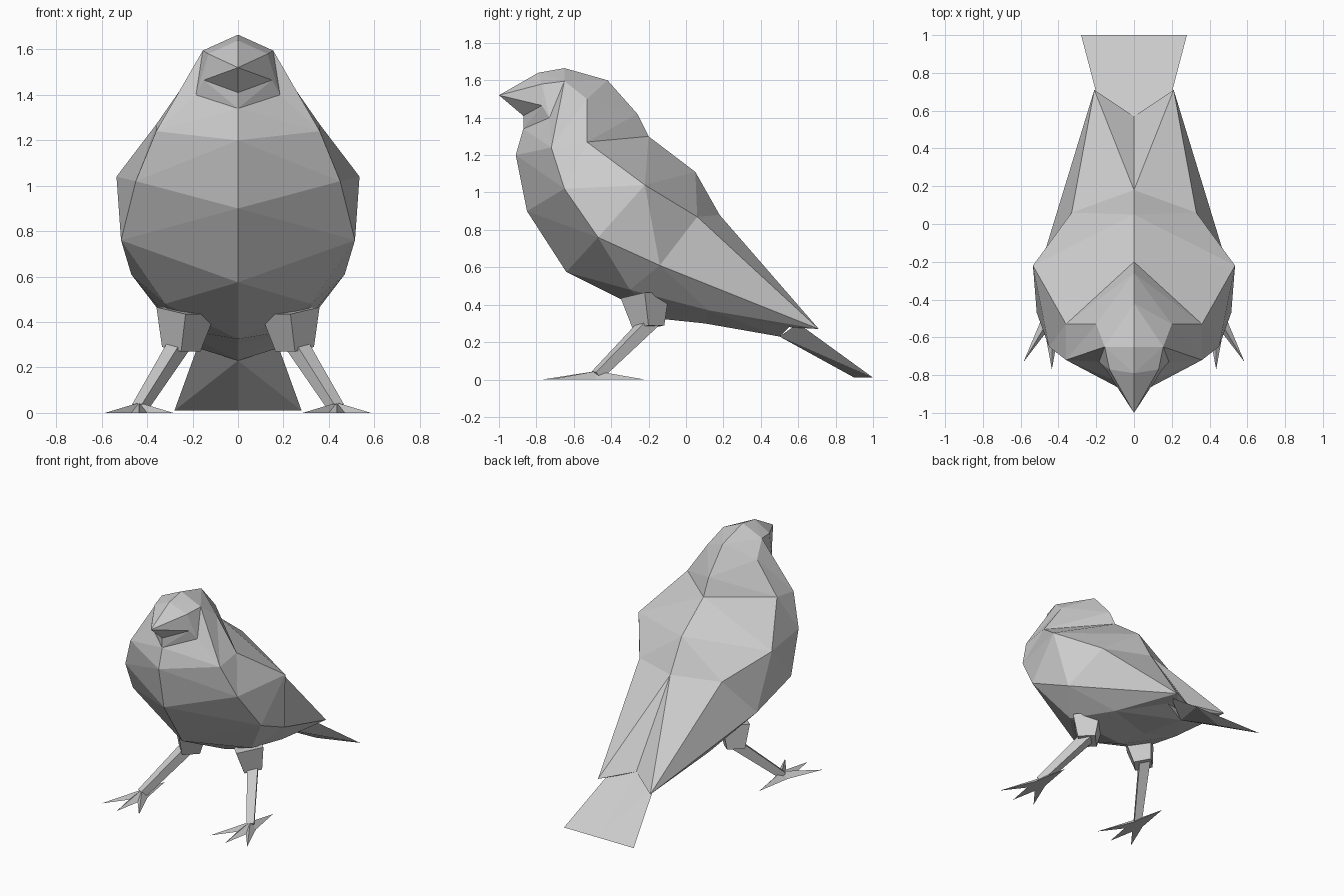
import bpy, bmesh
from mathutils import Vector, Matrix

old = bpy.data.objects.get("Cube")
if old:
    bpy.data.objects.remove(old, do_unlink=True)

grey = bpy.data.materials.new("plain grey")
grey.use_nodes = True
grey.diffuse_color = (0.6, 0.6, 0.6, 1)
grey.node_tree.nodes["Principled BSDF"].inputs["Base Color"].default_value = grey.diffuse_color


def finish(name, bm):
    """Turn a left-side half into a flat-shaded object mirrored across x."""
    bmesh.ops.recalc_face_normals(bm, faces=bm.faces)
    mesh = bpy.data.meshes.new(name)
    bm.to_mesh(mesh)
    bm.free()
    mesh.materials.append(grey)
    obj = bpy.data.objects.new(name, mesh)
    bpy.context.collection.objects.link(obj)
    mirror = obj.modifiers.new("mirror", 'MIRROR')
    mirror.merge_threshold = 0.001
    return obj


def loft(name, rings):
    """Join rings of points with triangles, folding each quad outwards."""
    bm = bmesh.new()
    verts = {}

    def face(points):
        keys = list(dict.fromkeys(points))
        if len(keys) < 3:
            return
        corners = []
        for k in keys:
            if k not in verts:
                verts[k] = bm.verts.new(k)
            corners.append(verts[k])
        if not bm.faces.get(corners):
            bm.faces.new(corners)

    for r, s in zip(rings, rings[1:]):
        for i in range(len(r) - 1):
            quad = list(dict.fromkeys((r[i], r[i + 1], s[i + 1], s[i])))
            if len(quad) < 4:
                face(quad)
                continue
            a, b, c, d = (Vector(p) for p in quad)
            if (b - a).cross(c - a).dot(d - a) > 0:
                quad = quad[1:] + quad[:1]
            face(quad[:3])
            face(quad[2:] + quad[:1])
    return finish(name, bm)


def wide(top, upper, side, bottom):
    """Head and neck rings have no separate wing edge."""
    return [top, upper, side, side, bottom]


# Body: half rings from beak to rump, each from top centre to bottom centre
tip = (0, -1, 1.52)
mouth_corner = (.15, -.77, 1.465)
lower_beak = (0, -.87, 1.41)
neck_top, neck_side, breast = (.2, -.53, 1.5), (.36, -.72, 1.24), (0, -.91, 1.2)
wing_root, shoulder, flank = (0, .18, .88), (.33, .06, .87), (.47, -.14, .61)
wing_tip = (.21, .71, .27)
rump = (0, .5, .3)
loft("body", [
    [tip] * 5,
    wide(tip, tip, mouth_corner, lower_beak),
    wide((0, -.79, 1.64), (.13, -.77, 1.58), mouth_corner, lower_beak),
    wide((0, -.65, 1.665), (.155, -.65, 1.595), (.185, -.73, 1.4), (0, -.87, 1.34)),
    wide((0, -.42, 1.6), neck_top, neck_side, breast),
    wide((0, -.26, 1.42), neck_top, neck_side, breast),
    wide((0, -.2, 1.3), (.36, -.53, 1.27), (.45, -.65, 1.02), (0, -.85, .9)),
    wide((0, .05, 1.11), (.535, -.22, 1.04), (.515, -.47, .76), (0, -.64, .575)),
    [wing_root, shoulder, flank, (.32, -.3, .48), (0, -.14, .325)],
    [wing_root, shoulder, flank, (.27, .12, .37), (0, .1, .3)],
    [(0, .57, .325), wing_tip, wing_tip, (.16, .55, .28), (0, .5, .23)],
    [rump] * 5,
])

# Tail: a flat fan with a keeled underside
tail_end = (0, 1, .01)
loft("tail", [
    [(0, .5, .37), (.175, .6, .3), (0, .5, .23)],
    [tail_end, (.28, 1, .01), (0, .9, .01)],
    [tail_end] * 3,
])


def limb(name, start, end, r1, r2, sides):
    """Tapered prism between two points."""
    a, b = Vector(start), Vector(end)
    turn = (b - a).to_track_quat('Z', 'Y').to_matrix().to_4x4()
    place = Matrix.Translation((a + b) / 2) @ turn @ Matrix.Rotation(3.1416 / sides, 4, 'Z')
    bm = bmesh.new()
    bmesh.ops.create_cone(bm, cap_ends=True, segments=sides, radius1=r1,
                          radius2=r2, depth=(b - a).length, matrix=place)
    return finish(name, bm)


# Legs
ankle = Vector((.435, -.48, 0))
limb("thighs", (.23, -.22, .45), (.25, -.2, .28), .13, .085, 4)
limb("shanks", (.24, -.17, .33), ankle + Vector((0, 0, .02)), .052, .036, 4)

# Feet: a star of four pointed toes, raised at the ankle
bm = bmesh.new()
outline = [(0, -.29), (.035, -.1), (.15, -.25), (.045, 0),
           (0, .26), (-.045, 0), (-.15, -.25), (-.035, -.1)]
sole = [bm.verts.new(ankle + Vector((x, y, 0))) for x, y in outline]
apex = bm.verts.new(ankle + Vector((0, 0, .045)))
for i, v in enumerate(sole):
    bm.faces.new((v, sole[(i + 1) % len(sole)], apex))
bm.faces.new(sole[::-1])
finish("feet", bm)
